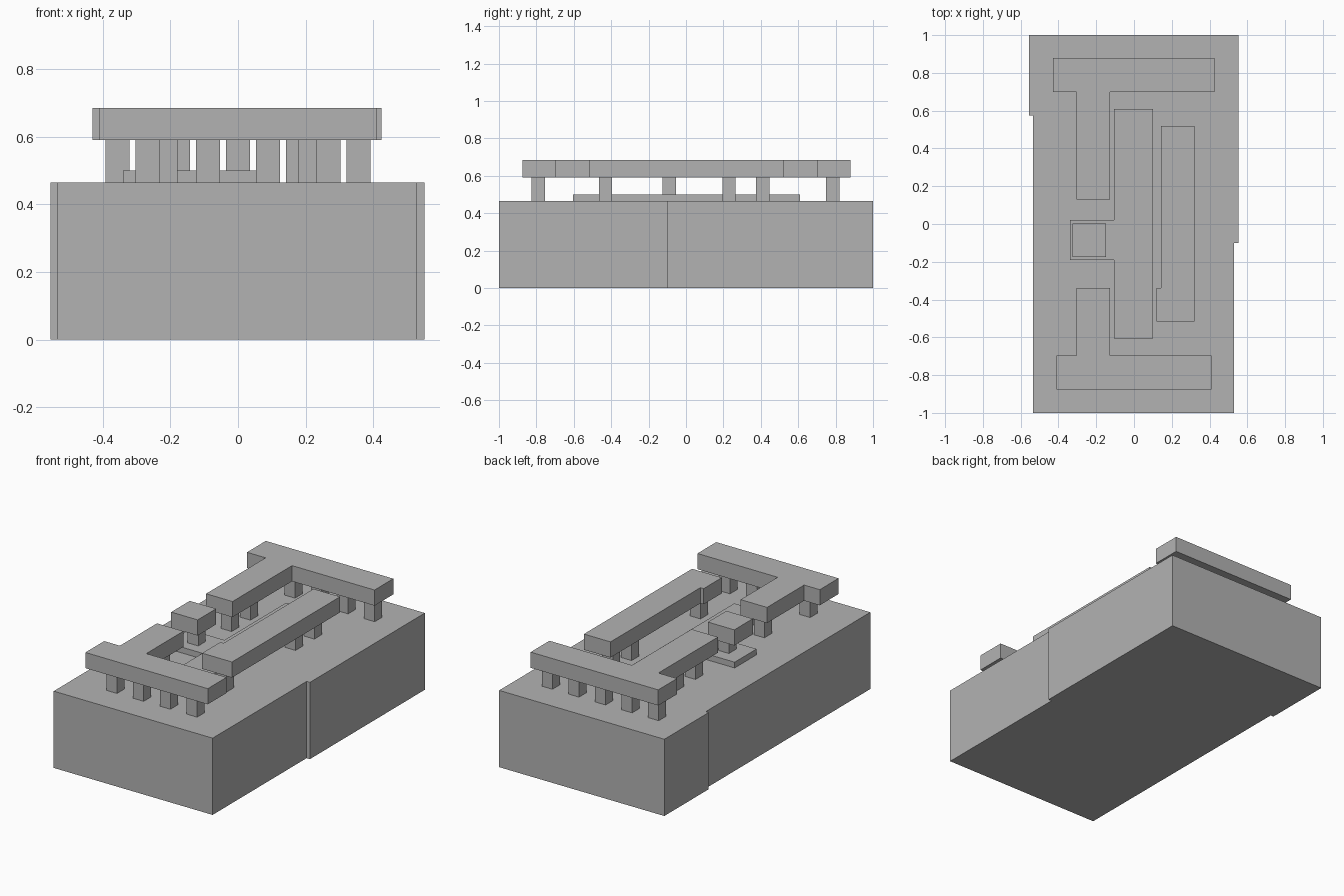
import bpy
import bmesh

cube = bpy.data.objects.get("Cube")
if cube:
    bpy.data.objects.remove(cube, do_unlink=True)

# Single plain grey
GREY = (0.45, 0.45, 0.45, 1)
grey = bpy.data.materials.new("plain grey")
grey.use_nodes = True
grey.diffuse_color = GREY
grey.node_tree.nodes["Principled BSDF"].inputs["Base Color"].default_value = GREY

GROUND, PAVING, SOFFIT, ROOF = 0.465, 0.50, 0.59, 0.685
POST = 0.071


def prism(name, outline, bottom, top):
    """Extrude a plan outline between two heights."""
    bm = bmesh.new()
    face = bm.faces.new([bm.verts.new((x, y, bottom)) for x, y in outline])
    up = bmesh.ops.extrude_face_region(bm, geom=[face])["geom"]
    bmesh.ops.translate(bm, vec=(0, 0, top - bottom),
                        verts=[v for v in up if isinstance(v, bmesh.types.BMVert)])
    bmesh.ops.recalc_face_normals(bm, faces=bm.faces)
    mesh = bpy.data.meshes.new(name)
    bm.to_mesh(mesh)
    bm.free()
    mesh.materials.append(grey)
    obj = bpy.data.objects.new(name, mesh)
    bpy.context.collection.objects.link(obj)
    return obj


def box(name, x0, x1, y0, y1, bottom, top):
    return prism(name, [(x0, y0), (x1, y0), (x1, y1), (x0, y1)], bottom, top)


def post(name, x, y, bottom=GROUND):
    h = POST / 2
    return box(name, x - h, x + h, y - h, y + h, bottom, SOFFIT)


# Base block, slightly wider towards the back
prism("base_block", [(-0.535, -1), (0.53, -1), (0.53, -0.1), (0.552, -0.1),
                     (0.552, 1), (-0.555, 1), (-0.555, 0.575), (-0.535, 0.575)],
      0, GROUND)

# Low paving strip with a side landing
prism("paving", [(-0.105, -0.605), (0.1, -0.605), (0.1, 0.61), (-0.105, 0.61),
                 (-0.105, 0.02), (-0.34, 0.02), (-0.34, -0.19), (-0.105, -0.19)],
      GROUND, PAVING)

# Raised T-shaped beams at both ends
prism("back_beam", [(-0.43, 0.88), (-0.43, 0.7), (-0.305, 0.7), (-0.305, 0.13),
                    (-0.128, 0.13), (-0.128, 0.7), (0.425, 0.7), (0.425, 0.88)],
      SOFFIT, ROOF)
prism("front_beam", [(-0.41, -0.875), (0.41, -0.875), (0.41, -0.695), (-0.128, -0.695),
                     (-0.128, -0.34), (-0.305, -0.34), (-0.305, -0.695), (-0.41, -0.695)],
      SOFFIT, ROOF)

# Side beam and square cap
prism("side_beam", [(0.12, -0.515), (0.32, -0.515), (0.32, 0.52), (0.142, 0.52),
                    (0.142, -0.34), (0.12, -0.34)], SOFFIT, ROOF)
box("square_cap", -0.325, -0.148, -0.175, 0.002, SOFFIT, ROOF)

# Posts in rows under the end beams
for i in range(5):
    post(f"back_post_{i + 1}", (i - 2) * 0.178, 0.785)
for i in range(4):
    post(f"front_post_{i + 1}", (i - 1.5) * 0.179, -0.79)

# Posts under the side beam and the stems
for i, y in enumerate((-0.43, 0.23, 0.41)):
    post(f"side_post_{i + 1}", 0.214, y)
    post(f"stem_post_{i + 1}", -0.214, y)
post("cap_post", -0.214, -0.09, PAVING)
